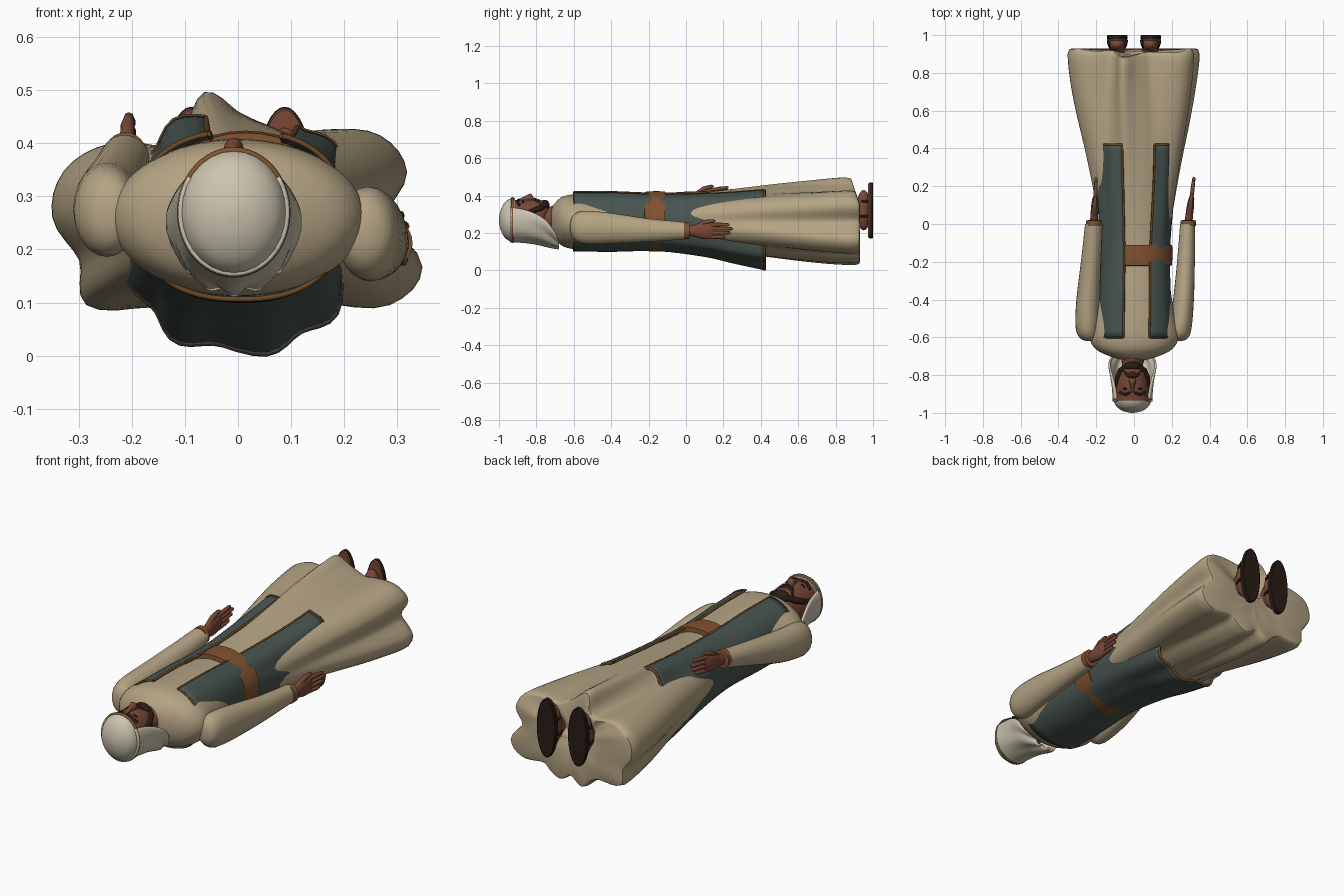
import bpy, bmesh, math
from math import sin, cos, pi, radians, copysign
from mathutils import Vector

if "Cube" in bpy.data.objects:
    bpy.data.objects.remove(bpy.data.objects["Cube"])


def material(name, c):
    m = bpy.data.materials.new(name)
    m.diffuse_color = (*c, 1)
    m.use_nodes = True
    m.node_tree.nodes["Principled BSDF"].inputs["Base Color"].default_value = m.diffuse_color
    return m


ROBE = material("linen", (0.46, 0.37, 0.23))
TEAL = material("teal_cloth", (0.065, 0.09, 0.08))
LEATHER = material("leather", (0.22, 0.085, 0.03))
TRIM = material("trim", (0.14, 0.065, 0.02))
SKIN = material("skin", (0.19, 0.065, 0.038))
CREAM = material("cream_cloth", (0.60, 0.55, 0.43))
DARK = material("dark", (0.022, 0.012, 0.008))


def finish(name, bm, mat, angle=50):
    bmesh.ops.recalc_face_normals(bm, faces=bm.faces)
    me = bpy.data.meshes.new(name)
    bm.to_mesh(me)
    bm.free()
    ob = bpy.data.objects.new(name, me)
    bpy.context.collection.objects.link(ob)
    me.materials.append(mat)
    bpy.ops.object.select_all(action='DESELECT')
    bpy.context.view_layer.objects.active = ob
    ob.select_set(True)
    bpy.ops.object.shade_smooth_by_angle(angle=radians(angle))
    return ob


def skin_rings(name, rings, mat, closed=True, caps=True, angle=50):
    bm = bmesh.new()
    vs = [[bm.verts.new(p) for p in r] for r in rings]
    n = len(vs[0])
    for a, b in zip(vs, vs[1:]):
        for i in range(n if closed else n - 1):
            j = (i + 1) % n
            bm.faces.new((a[i], a[j], b[j], b[i]))
    if caps:
        bm.faces.new(vs[0])
        bm.faces.new(vs[-1])
    return finish(name, bm, mat, angle)


def spline(secs, steps):
    # smooth interpolation through the key sections
    out = []
    for i in range(len(secs) - 1):
        p = [secs[max(0, min(len(secs) - 1, i + k))] for k in (-1, 0, 1, 2)]
        for s in range(steps):
            t = s / steps
            out.append([b + 0.5 * t * (c - a + t * (2 * a - 5 * b + 4 * c - d + t * (3 * (b - c) + d - a)))
                        for a, b, c, d in zip(*p)])
    return out + [list(secs[-1])]


def loft(name, secs, mat, n=24, steps=3, angle=50):
    # sections: y, centre x, centre z, radius x, radius z
    rings = [[(cx + rx * cos(2 * pi * i / n), y, cz + rz * sin(2 * pi * i / n)) for i in range(n)]
             for y, cx, cz, rx, rz in spline(secs, steps)]
    return skin_rings(name, rings, mat, angle=angle)


def ball(name, loc, size, mat):
    bm = bmesh.new()
    bmesh.ops.create_uvsphere(bm, u_segments=20, v_segments=12, radius=1)
    for v in bm.verts:
        v.co = Vector([a * b + c for a, b, c in zip(v.co, size, loc)])
    return finish(name, bm, mat)


def cord(name, pts, r, mat, cyclic=False, radii=None):
    cu = bpy.data.curves.new(name, 'CURVE')
    cu.dimensions = '3D'
    cu.bevel_depth, cu.bevel_resolution, cu.use_fill_caps = r, 2, True
    sp = cu.splines.new('POLY')
    sp.points.add(len(pts) - 1)
    for i, p in enumerate(pts):
        sp.points[i].co = (*p, 1)
        sp.points[i].radius = radii[i] if radii else 1
    sp.use_cyclic_u = cyclic
    ob = bpy.data.objects.new(name, cu)
    bpy.context.collection.objects.link(ob)
    cu.materials.append(mat)
    return ob


# robe: torso ellipses blending into a folded hem (radius every 15 degrees)
HEM = [.28, .33, .31, .235, .18, .18, .20, .245, .19, .19, .28, .34,
       .35, .31, .33, .24, .22, .24, .19, .23, .23, .23, .33, .36]
fold = [f[0] for f in spline([(HEM[i % 24],) for i in range(-1, 26)], 4)[4:100]]
N = len(fold)
robe_secs = [(-.72, 0, .27, .06, .06), (-.70, 0, .265, .13, .095), (-.66, 0, .262, .205, .132),
             (-.59, 0, .26, .238, .147), (-.48, 0, .26, .215, .147), (-.32, .008, .26, .182, .142),
             (-.15, .012, .26, .168, .138), (.1, .008, .262, .19, .148), (.42, .005, .263, .215, .165),
             (.7, 0, .26, .26, .19), (.9, 0, .26, .3, .22)]
rings = []
for y, cx, cz, rx, rz in spline(robe_secs, 4):
    w = max(0, min(1, (y + .1) / .98)) ** 1.4
    ring = []
    for i in range(N):
        a, f = 2 * pi * i / N, fold[i]
        z = cz + sin(a) * (rz * (1 - w) + f * w)
        ring.append((cx + cos(a) * (rx * (1 - w) + f * w), y - .045 * w ** 4 * max(0, (z - .36) / .14), z))
    rings.append(ring)
hem_ring = rings[-1]
for dy, k in ((.025, .975), (.03, .93), (.02, .5), (.015, .05)):
    rings.append([(x * k, y + dy, .26 + (z - .26) * k) for x, y, z in hem_ring])
skin_rings("robe", rings, ROBE)

# open vest wrapped round the back, with trim on its edges
vest_rings = []
M = 60
for y, rx, cz, rz in spline([(-.6, .195, .264, .158), (-.4, .187, .263, .16), (-.15, .18, .261, .154),
                             (.1, .196, .252, .174), (.25, .205, .242, .197), (.42, .21, .236, .224)], 4):
    t = (y + .6) / 1.02
    a0, a1 = radians(105), radians(360 + 70 - 8 * t)
    ring = []
    for i in range(M + 1):
        a = a0 + (a1 - a0) * i / M
        k = 1 + .045 * t * t * cos(9 * a)
        c, s = (copysign(abs(v) ** .85, v) for v in (cos(a), sin(a)))
        ring.append((.005 + rx * k * c, y, cz + rz * k * s))
    vest_rings.append(ring)
vest = skin_rings("vest", vest_rings, TEAL, closed=False, caps=False)
mod = vest.modifiers.new("thickness", 'SOLIDIFY')
mod.thickness, mod.offset = .008, 0
cord("vest_hem_trim", vest_rings[-1], .007, TRIM)
cord("vest_neck_trim", vest_rings[0], .005, TRIM)
for side, k in (("left", 0), ("right", -1)):
    cord("vest_edge_trim_" + side, [r[k] for r in vest_rings], .006, TRIM)

# belt
loft("belt", [(-.222, .014, .262, .17, .14), (-.22, .014, .262, .186, .158), (-.165, .014, .262, .191, .162),
              (-.112, .014, .262, .188, .16), (-.11, .014, .262, .17, .14)], LEATHER, 40, 1, 35)

# sleeves
loft("sleeve_right", [(-.62, .235, .232, .015, .02), (-.605, .24, .232, .045, .06), (-.55, .245, .23, .06, .088),
                      (-.4, .262, .225, .055, .082), (-.2, .275, .215, .047, .062), (0, .283, .212, .039, .046)], ROBE)
loft("sleeve_left", [(-.62, -.235, .268, .015, .02), (-.605, -.24, .268, .045, .06), (-.55, -.247, .272, .062, .086),
                     (-.4, -.243, .29, .062, .08), (-.2, -.228, .33, .053, .062), (0, -.213, .372, .046, .045)], ROBE)


# cuff, palm, fingers and thumb of each hand
def hand(side, wrist, tip):
    w, d = Vector(wrist), Vector(tip) - Vector(wrist)
    up = Vector((0, 0, 1))
    up = (up - d * (up.dot(d) / d.dot(d))).normalized()
    loft("cuff_" + side, [(y, w.x, w.z, r, r * 1.1) for y, r in
                          ((-.012, .035), (-.01, .041), (.018, .041), (.02, .03))], LEATHER, 24, 1, 35)
    p = [w + d * t for t in (0, .15, .3, .5, .58)]
    loft("palm_" + side, [(c.y, c.x, c.z, a, b) for c, a, b in
                          zip(p, (.022, .02, .02, .016, .008), (.026, .032, .044, .043, .03))], SKIN, 16, 2)
    for i, ln in enumerate((.84, .95, 1.0, .93)):
        o = up * ((i - 1.5) * .021)
        cord(f"finger_{i}_{side}", [w + d * .45 + o, w + d * .72 + o * 1.05, w + d * (ln - .03) + o,
                                    w + d * ln + o], .0105, SKIN, radii=(1, 1, .8, .3))
    cord("thumb_" + side, [w + d * .18 + up * .02, w + d * .38 + up * .045, w + d * .56 + up * .052,
                           w + d * .61 + up * .052], .012, SKIN, radii=(1.1, 1.1, .8, .3))


hand("right", (.288, .01, .212), (.318, .25, .212))
hand("left", (-.212, .01, .376), (-.2, .25, .415))

# neck and head
HX = -.008
loft("neck", [(-.8, HX, .27, .055, .06), (-.74, HX, .275, .056, .06), (-.67, 0, .285, .075, .08)], SKIN, 20, 2)
loft("head", [(-.96, HX, .27, .04, .05), (-.93, HX, .27, .088, .1), (-.87, HX, .272, .09, .106),
              (-.81, HX, .278, .083, .1), (-.765, HX, .295, .064, .078), (-.735, HX, .305, .03, .04)], SKIN, 28)
loft("nose", [(-.895, HX, .37, .008, .01), (-.86, HX, .382, .011, .016), (-.83, HX, .388, .019, .023),
              (-.815, HX, .376, .013, .012)], SKIN, 14)

# facial features
for s, side in ((-1, "left"), (1, "right")):
    cord("eyebrow_" + side, [(HX + s * x, y, z) for x, y, z in
                             ((.014, -.893, .378), (.04, -.903, .37), (.066, -.89, .347))], .007, DARK)
    ball("eye_" + side, (HX + s * .037, -.872, .365), (.015, .007, .008), DARK)
    cord("moustache_" + side, [(HX + s * x, y, z) for x, y, z in
                               ((0, -.808, .382), (.025, -.802, .375), (.048, -.775, .352))], .009, DARK,
         radii=(.8, 1, .5))
    cord("beard_side_" + side, [(HX + s * x, y, z) for x, y, z in
                                ((.084, -.86, .305), (.08, -.815, .318), (.062, -.775, .335), (.03, -.75, .35))],
         .014, DARK, radii=(.6, 1, 1.1, 1))
ball("chin_beard", (HX, -.755, .347), (.045, .026, .03), DARK)
ball("lower_lip", (HX, -.787, .372), (.02, .006, .01), SKIN)

# cap with band
loft("cap", [(-1, HX, .27, .006, .007), (-.992, HX, .27, .045, .05), (-.97, HX, .27, .081, .093),
             (-.94, HX, .27, .098, .114), (-.915, HX, .27, .1, .116)], CREAM, 28)
cord("cap_band", [(HX + .1 * cos(a), -.928, .27 + .116 * sin(a)) for a in
                  (2 * pi * i / 48 for i in range(48))], .007, LEATHER, cyclic=True)

# head cloth draped behind the face down to the shoulders
cloth = []
for y, r, rz, spread in spline([(-.94, .1, .115, 125), (-.87, .104, .117, 118), (-.8, .112, .125, 104),
                                (-.74, .122, .138, 85), (-.68, .115, .148, 50)], 3):
    t = (y + .94) / .26
    ring = []
    for i in range(41):
        u = i / 20 - 1
        a = radians(270 + spread * u)
        k = 1 + .04 * t * cos(14 * u)
        ring.append((HX + r * k * cos(a), y, .27 + rz * k * sin(a)))
    cloth.append(ring)
drape = skin_rings("head_cloth", cloth, CREAM, closed=False, caps=False)
mod = drape.modifiers.new("thickness", 'SOLIDIFY')
mod.thickness, mod.offset = .01, 0

# feet in sandals
for s, side in ((-1, "left"), (1, "right")):
    x = s * .088
    loft("sole_" + side, [(.98, x, .32, .054, .149), (.997, x, .32, .054, .149), (1, x, .32, .05, .145)],
         DARK, 36, 1, 30)
    loft("insole_" + side, [(.972, x, .32, .049, .143), (.981, x, .32, .052, .147)], SKIN, 36, 1, 30)
    ball("foot_" + side, (x, .95, .322), (.046, .04, .108), SKIN)
    loft("ankle_" + side, [(.85, x, .28, .035, .04), (.91, x, .3, .038, .06), (.95, x, .32, .042, .09)], SKIN, 18, 2)
    for i, z in enumerate((.29, .37)):
        cord(f"sandal_strap_{i}_{side}", [(x + .049 * cos(a), .976 - .066 * sin(a) * (1 - 3 * (z - .29)), z)
                                          for a in (pi * j / 12 for j in range(13))], .007, DARK)
